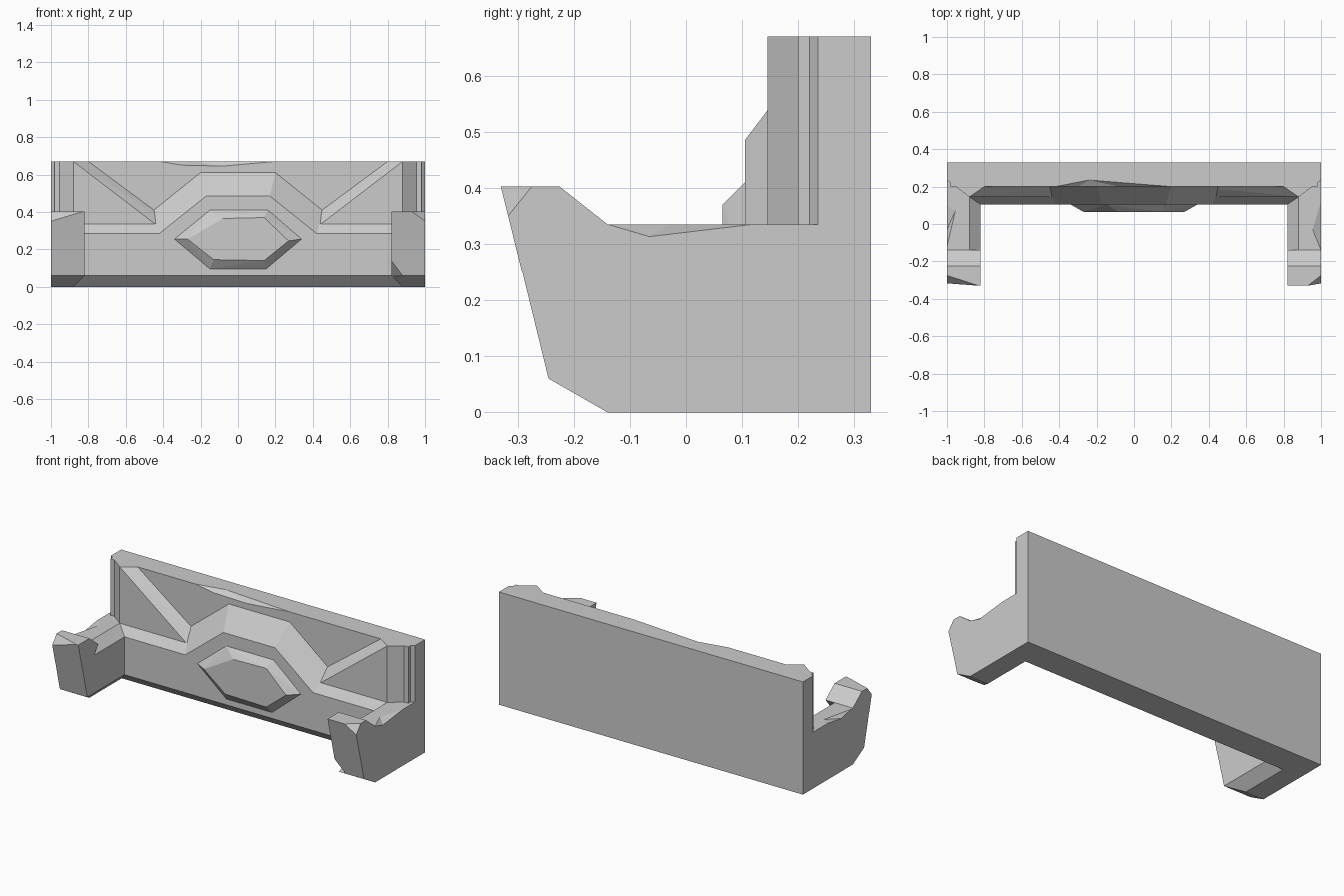
import bpy, bmesh
from mathutils import Vector

if "Cube" in bpy.data.objects:
    bpy.data.objects.remove(bpy.data.objects["Cube"])


def make_object(name, bm):
    bmesh.ops.recalc_face_normals(bm, faces=bm.faces[:])
    mesh = bpy.data.meshes.new(name)
    bm.to_mesh(mesh)
    bm.free()
    ob = bpy.data.objects.new(name, mesh)
    bpy.context.collection.objects.link(ob)
    return ob


def hull(name, points):
    bm = bmesh.new()
    for p in points:
        bm.verts.new(p)
    res = bmesh.ops.convex_hull(bm, input=bm.verts[:])
    junk = set(res["geom_interior"]) | set(res["geom_unused"])
    bmesh.ops.delete(bm, geom=[g for g in junk if isinstance(g, bmesh.types.BMVert)], context='VERTS')
    bmesh.ops.dissolve_limit(bm, angle_limit=0.01, verts=bm.verts[:], edges=bm.edges[:])
    return make_object(name, bm)


def combine(target, other, operation):
    mod = target.modifiers.new("join", 'BOOLEAN')
    mod.object, mod.operation, mod.solver = other, operation, 'EXACT'
    bpy.context.view_layer.objects.active = target
    bpy.ops.object.modifier_apply(modifier=mod.name)
    bpy.data.objects.remove(other)


def at_y(y, outline):
    return [(x, y, z) for x, z in outline]


# Lower U-shaped body: (z, arm tip y, inner half width, inner wall y) per level
levels = [(0, -.14, .88, .165), (.06, -.245, .82, .105),
          (.285, -.30, .82, .105), (.335, -.313, .88, .145)]
bm = bmesh.new()
rings = []
for z, tip, inner, wall in levels:
    outline = [(-1, .33), (-1, tip), (-inner, tip), (-inner, wall),
               (inner, wall), (inner, tip), (1, tip), (1, .33)]
    rings.append([bm.verts.new((x, y, z)) for x, y in outline])
for low, high in zip(rings, rings[1:]):
    for i in range(8):
        j = (i + 1) % 8
        bm.faces.new((low[i], low[j], high[j], high[i]))
bm.faces.new(rings[0])
bm.faces.new(rings[-1])
body = make_object("barrier_body", bm)

# Recessed upper back wall
parts = [hull("back_wall", [(x, y, z) for x in (-.98, .98) for y in (.2, .33) for z in (.31, .67)])]
for s in (-1, 1):
    # Triangular upper corner block with chamfered outer edge
    parts.append(hull("corner_block", [(s * x, y, z) for x, y, z in (
        (.88, .145, .67), (.88, .145, .31), (.41, .145, .31), (.8, .2, .67), (.315, .2, .31),
        (1, .235, .67), (1, .235, .31), (1, .33, .67), (1, .33, .31), (.8, .33, .67), (.315, .33, .31))]))
    # Raised tip at the end of each arm
    profile = [(-.33, .402), (-.225, .402), (-.14, .335), (-.21, .25), (-.2923, .25)]
    parts.append(hull("arm_tip", [(s * x, y, z) for x in (.82, 1) for y, z in profile]))
# Raised centre of the wall
raised = []
for s in (-1, 1):
    raised += at_y(.105, [(s * .42, .285), (s * .17, .485), (s * .42, .2)])
    raised += at_y(.2, [(s * .606, .285), (s * .2, .61), (s * .606, .2)])
    raised += at_y(.25, [(s * .606, .285), (s * .2, .61), (s * .606, .2)])
parts.append(hull("raised_centre", raised))
# Hexagonal plate on the front
base = [(-.34, .255), (-.15, .41), (.16, .41), (.34, .255), (.15, .095), (-.15, .095)]
face = [(-.27, .255), (-.08, .365), (.14, .37), (.27, .245), (.14, .14), (-.13, .145)]
parts.append(hull("hexagon_plate", at_y(.065, face) + at_y(.105, base) + at_y(.13, base)))
for part in parts:
    combine(body, part, 'UNION')

# Chipped edges: points on the surface, then points outside it
chips = [
    [(1, -.317, .35), (1, -.275, .402), (.93, -.33, .402), (1.02, -.35, .42)],
    [(-1, -.317, .35), (-1, -.275, .402), (-.83, -.33, .402), (-1.02, -.35, .42)],
    [(1, -.14, .335), (1, -.065, .313), (1, .12, .335), (.955, -.03, .335), (1.02, -.03, .36)],
    [(-1, -.12, .335), (-1, -.03, .315), (-1, .1, .335), (-.955, .07, .335), (-1.02, 0, .36)],
    [(-.42, .2, .67), (-.24, .235, .67), (.2, .2, .67), (-.08, .2, .645), (-.3, .2, .65),
     (-.2, .17, .7)],
    [(.82, -.265, .14), (.88, -.245, .06), (.82, -.19, .06), (.8, -.27, .04)],
]
for points in chips:
    cutter = hull("chip_cutter", points)
    cutter.hide_render = True
    combine(body, cutter, 'DIFFERENCE')

# Clean flat faces
bm = bmesh.new()
bm.from_mesh(body.data)
bmesh.ops.remove_doubles(bm, verts=bm.verts[:], dist=.0005)
bmesh.ops.dissolve_limit(bm, angle_limit=.01, verts=bm.verts[:], edges=bm.edges[:])
bm.to_mesh(body.data)
bm.free()
